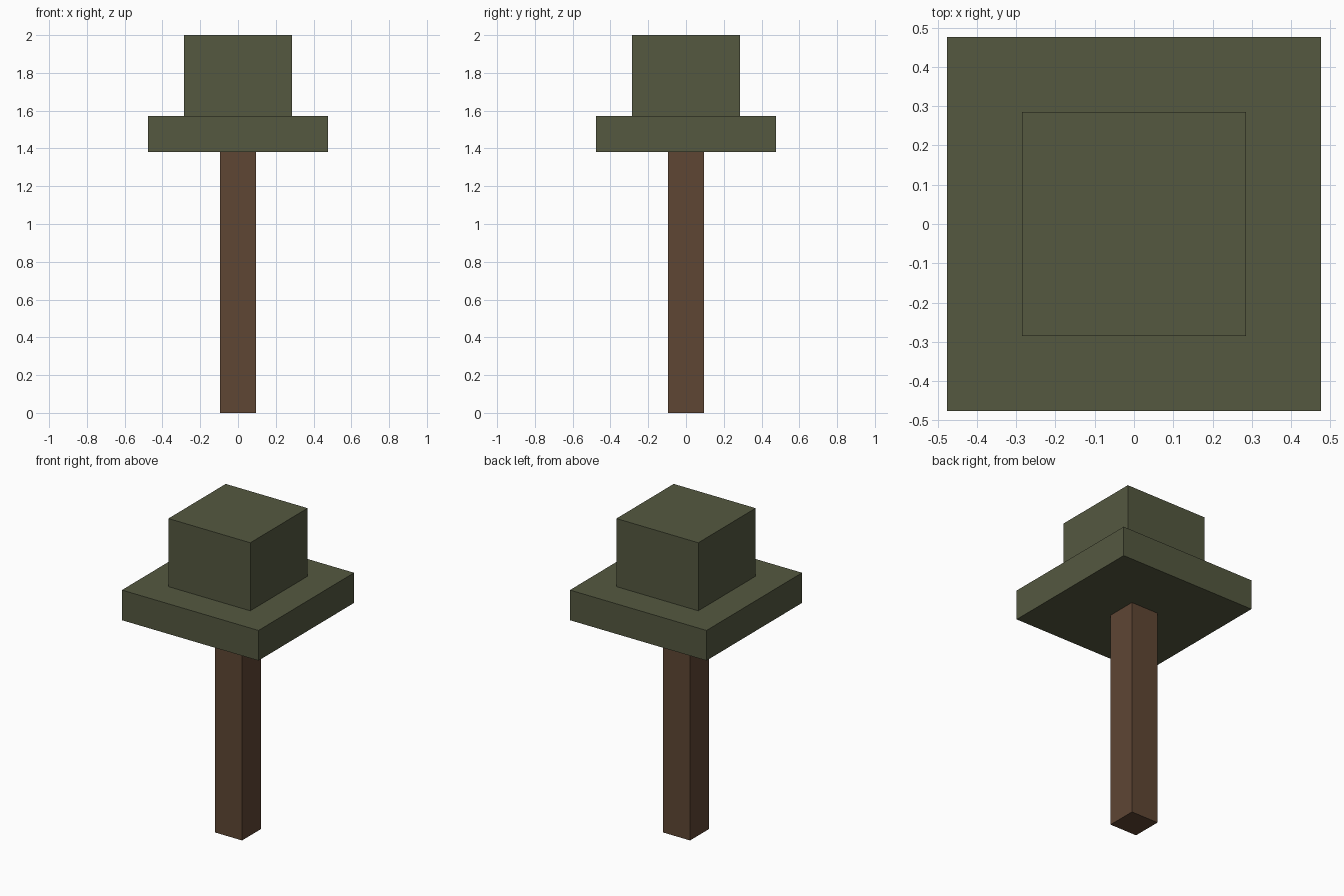
import bpy

cube = bpy.data.objects.get("Cube")
if cube:
    bpy.data.objects.remove(cube, do_unlink=True)


def make_material(name, color):
    mat = bpy.data.materials.new(name)
    mat.use_nodes = True
    mat.diffuse_color = color
    mat.node_tree.nodes["Principled BSDF"].inputs["Base Color"].default_value = color
    return mat


def box(name, width, bottom, top, mat):
    """Square block centred on the vertical axis."""
    bpy.ops.mesh.primitive_cube_add(size=1, location=(0, 0, (bottom + top) / 2))
    obj = bpy.context.object
    obj.name = name
    obj.scale = (width, width, top - bottom)
    bpy.ops.object.transform_apply(location=False, rotation=False, scale=True)
    obj.data.materials.append(mat)
    return obj


bark = make_material("bark brown", (0.114, 0.061, 0.034, 1))
leaf = make_material("leaf green", (0.089, 0.098, 0.051, 1))

# Trunk, wide lower foliage and smaller crown
box("trunk", 0.19, 0, 1.381, bark)
box("lower_foliage", 0.952, 1.381, 1.571, leaf)
box("upper_foliage", 0.571, 1.571, 2, leaf)
